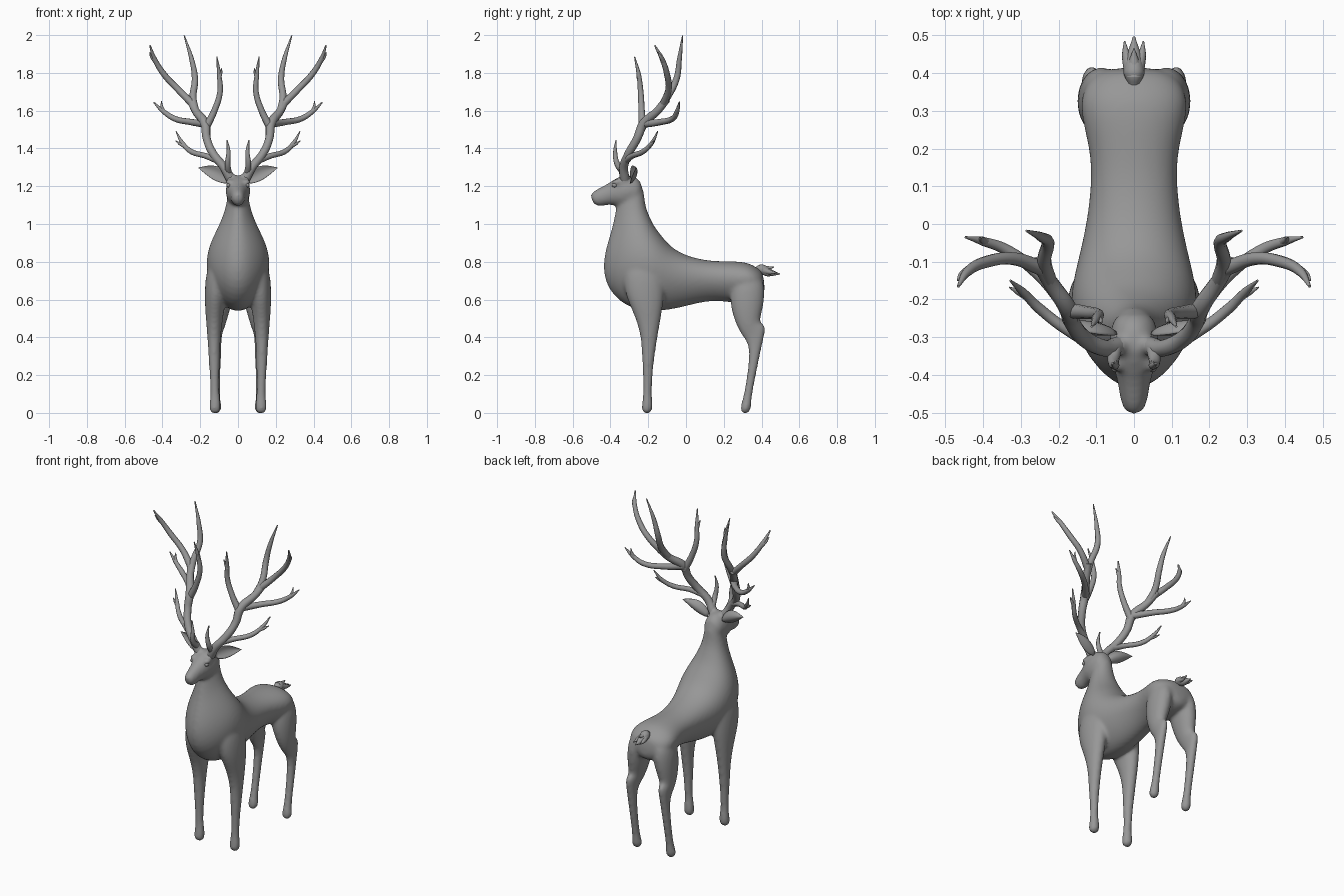
import bpy, bmesh, math
from mathutils import Vector

default_cube = bpy.data.objects.get("Cube")
if default_cube:
    bpy.data.objects.remove(default_cube, do_unlink=True)

grey = bpy.data.materials.new("stone grey")
grey.use_nodes = True
colour = (0.31, 0.31, 0.31, 1)
grey.diffuse_color = colour
grey.node_tree.nodes["Principled BSDF"].inputs["Base Color"].default_value = colour


def select_only(objects):
    bpy.ops.object.select_all(action="DESELECT")
    for obj in objects:
        obj.select_set(True)
    bpy.context.view_layer.objects.active = objects[0]


def skin_rings(name, rings):
    """Closed mesh through a list of equally long point rings."""
    bm = bmesh.new()
    loops = [[bm.verts.new(p) for p in ring] for ring in rings]
    count = len(loops[0])
    for low, high in zip(loops, loops[1:]):
        for i in range(count):
            j = (i + 1) % count
            bm.faces.new((low[i], low[j], high[j], high[i]))
    bm.faces.new(loops[0])
    bm.faces.new(loops[-1])
    bmesh.ops.recalc_face_normals(bm, faces=bm.faces)
    mesh = bpy.data.meshes.new(name)
    bm.to_mesh(mesh)
    bm.free()
    mesh.materials.append(grey)
    mesh.shade_smooth()
    obj = bpy.data.objects.new(name, mesh)
    bpy.context.collection.objects.link(obj)
    return obj


def loft(name, sections, side=1, egg=0, segments=16):
    """Each section: centre x, first edge (y, z), second edge (y, z), half width.
    Egg narrows the sections towards the second edge."""
    rings = []
    for x, y1, z1, y2, z2, width in sections:
        middle = Vector((x * side, (y1 + y2) / 2, (z1 + z2) / 2))
        depth = Vector((0, (y1 - y2) / 2, (z1 - z2) / 2))
        ring = []
        for i in range(segments):
            angle = math.tau * i / segments
            across = width * math.sin(angle) * (1 + egg * math.cos(angle))
            ring.append(middle + depth * math.cos(angle) + Vector((across, 0, 0)))
        rings.append(ring)
    obj = skin_rings(name, rings)
    subdivide = obj.modifiers.new("rounding", "SUBSURF")
    subdivide.levels = subdivide.render_levels = 2
    select_only([obj])
    bpy.ops.object.modifier_apply(modifier=subdivide.name)
    return obj


def horn(name, points, side=1):
    """Smooth tapering tube through points given as x, y, z, radius."""
    curve = bpy.data.curves.new(name, "CURVE")
    curve.dimensions = "3D"
    curve.bevel_depth = 1
    curve.bevel_resolution = 3
    curve.resolution_u = 8
    curve.use_fill_caps = True
    spline = curve.splines.new("BEZIER")
    spline.bezier_points.add(len(points) - 1)
    for knot, (x, y, z, radius) in zip(spline.bezier_points, points):
        knot.co = (x * side, y, z)
        knot.radius = radius
        knot.handle_left_type = knot.handle_right_type = "AUTO"
    curve.materials.append(grey)
    obj = bpy.data.objects.new(name, curve)
    bpy.context.collection.objects.link(obj)
    select_only([obj])
    bpy.ops.object.convert(target="MESH")
    bpy.ops.object.shade_smooth_by_angle(angle=math.radians(60))
    return obj


def ball(name, centre, scale):
    bpy.ops.mesh.primitive_uv_sphere_add(segments=20, ring_count=12, location=centre)
    obj = bpy.context.object
    obj.name = name
    obj.scale = scale
    obj.data.materials.append(grey)
    bpy.ops.object.shade_smooth()
    return obj


# Torso and neck, rump to nape
torso = loft("body", [
    (0, .41, .74, .42, .64, .06),
    (0, .385, .765, .40, .60, .118),
    (0, .33, .80, .33, .58, .148),
    (0, .25, .805, .25, .58, .132),
    (0, .18, .805, .19, .59, .116),
    (0, .10, .81, .11, .59, .114),
    (0, 0, .835, .01, .565, .126),
    (0, -.08, .88, -.11, .535, .148),
    (0, -.13, .945, -.29, .53, .174),
    (0, -.165, .99, -.43, .65, .158),
    (0, -.19, 1.04, -.448, .81, .115),
    (0, -.215, 1.10, -.392, .97, .074),
    (0, -.22, 1.17, -.37, 1.09, .056),
    (0, -.235, 1.22, -.36, 1.17, .05),
], egg=.2)

# Head, nape to nose
head = loft("head", [
    (0, -.225, 1.21, -.24, 1.12, .045),
    (0, -.27, 1.262, -.28, 1.09, .066),
    (0, -.34, 1.262, -.35, 1.085, .067),
    (0, -.385, 1.235, -.385, 1.10, .054),
    (0, -.43, 1.205, -.42, 1.10, .043),
    (0, -.475, 1.185, -.455, 1.09, .038),
    (0, -.502, 1.165, -.485, 1.10, .028),
    (0, -.507, 1.15, -.497, 1.12, .014),
])

# Legs, top to hoof
body_parts = [torso, head]
for side in (1, -1):
    body_parts.append(loft("front_leg", [
        (.075, -.29, .86, -.15, .86, .04),
        (.1, -.33, .78, -.12, .78, .062),
        (.112, -.335, .69, -.11, .69, .064),
        (.12, -.315, .60, -.115, .60, .058),
        (.125, -.27, .51, -.13, .51, .047),
        (.127, -.238, .40, -.15, .40, .036),
        (.126, -.235, .30, -.165, .30, .031),
        (.125, -.228, .20, -.177, .20, .026),
        (.122, -.226, .09, -.182, .09, .023),
        (.122, -.236, .045, -.174, .045, .033),
        (.122, -.236, -.006, -.18, -.006, .03),
    ], side))
    body_parts.append(loft("hind_leg", [
        (.07, .25, .74, .40, .74, .06),
        (.086, .225, .62, .425, .65, .066),
        (.1, .245, .51, .405, .53, .052),
        (.108, .285, .42, .385, .475, .036),
        (.112, .315, .385, .432, .47, .027),
        (.114, .338, .33, .407, .38, .026),
        (.115, .323, .20, .372, .205, .024),
        (.116, .303, .08, .347, .08, .022),
        (.117, .288, .045, .348, .04, .031),
        (.117, .285, -.006, .338, -.006, .028),
    ], side))
    # Brow ridges and antler stumps blend into the skull
    body_parts.append(ball("brow", (.045 * side, -.365, 1.222), (.022, .03, .016)))
    body_parts.append(ball("stump", (.042 * side, -.325, 1.25), (.025, .025, .03)))

# Blend the body into one skin
select_only(body_parts)
bpy.ops.object.join()
body = bpy.context.object
body.name = "body"
blend = body.modifiers.new("blend", "REMESH")
blend.mode = "VOXEL"
blend.voxel_size = .009
blend.use_smooth_shade = True
soften = body.modifiers.new("soften", "SMOOTH")
soften.factor = .5
soften.iterations = 12

# Tail with three pointed tufts
horn("tail", [(0, .37, .757, .016), (0, .4, .76, .028), (0, .435, .745, .024), (0, .497, .735, .003)])
for side in (1, -1):
    horn("tail_tuft", [(.008, .41, .755, .02), (.02, .445, .745, .012), (.025, .485, .74, .002)], side)
horn("tail_upper_tuft", [(0, .39, .765, .022), (0, .43, .765, .014), (0, .465, .772, .002)])


def ear(side):
    """Cupped leaf, open to the front."""
    rings = []
    steps = 12
    for k in range(steps + 1):
        t = k / steps
        centre = Vector((.05 + .16 * t, -.29 + .025 * t, 1.228 + .07 * t + .012 * math.sin(math.pi * t)))
        half = .012 * (1 - t) + .029 * math.sin(math.pi * t ** .8) + .001
        ring = []
        for i in range(16):
            angle = math.tau * i / 16
            across = math.cos(angle) * half
            thick = math.sin(angle) * half * .3 - half * .6 * math.cos(angle) ** 2
            p = centre + Vector((-.4 * across, thick + .3 * half, .9 * across))
            ring.append((p.x * side, p.y, p.z))
        rings.append(ring)
    return skin_rings("ear", rings)


# Ears, eyes and antlers on both sides
for side in (1, -1):
    ear(side)
    ball("eye", (.05 * side, -.378, 1.205), (.011, .015, .011))
    horn("main_beam", [
        (.04, -.325, 1.24, .027), (.075, -.33, 1.3, .023), (.13, -.305, 1.37, .022),
        (.165, -.26, 1.45, .022), (.175, -.225, 1.53, .025), (.225, -.15, 1.6, .021),
        (.255, -.1, 1.66, .019)], side)
    horn("brow_tine", [
        (.05, -.33, 1.27, .018), (.055, -.365, 1.32, .015), (.05, -.375, 1.38, .011),
        (.058, -.37, 1.445, .003)], side)
    horn("low_tine", [
        (.1, -.32, 1.335, .02), (.17, -.285, 1.36, .015), (.25, -.225, 1.385, .014),
        (.295, -.18, 1.43, .011), (.328, -.15, 1.49, .003)], side)
    horn("low_prong", [(.28, -.195, 1.41, .011), (.308, -.18, 1.425, .008), (.33, -.168, 1.44, .002)], side)
    horn("inner_tine", [
        (.17, -.23, 1.51, .021), (.125, -.235, 1.6, .017), (.095, -.24, 1.7, .015),
        (.1, -.25, 1.79, .012), (.112, -.272, 1.885, .003)], side)
    horn("inner_prong", [(.1, -.25, 1.77, .011), (.09, -.255, 1.8, .007), (.086, -.262, 1.825, .002)], side)
    horn("lateral_tine", [
        (.175, -.22, 1.53, .021), (.25, -.135, 1.54, .017), (.34, -.068, 1.56, .015),
        (.4, -.046, 1.6, .012), (.447, -.035, 1.645, .003)], side)
    horn("lateral_prong", [(.38, -.052, 1.58, .011), (.402, -.042, 1.615, .009), (.405, -.035, 1.65, .002)], side)
    horn("rear_top_tine", [
        (.225, -.15, 1.6, .02), (.238, -.1, 1.67, .019), (.228, -.05, 1.77, .017),
        (.245, -.035, 1.87, .013), (.285, -.018, 1.998, .003)], side)
    horn("outer_top_tine", [
        (.24, -.12, 1.635, .02), (.32, -.092, 1.715, .017), (.39, -.1, 1.79, .016),
        (.44, -.125, 1.87, .013), (.466, -.165, 1.945, .004)], side)
    horn("outer_prong", [(.43, -.115, 1.85, .012), (.458, -.135, 1.885, .008), (.468, -.15, 1.91, .002)], side)
